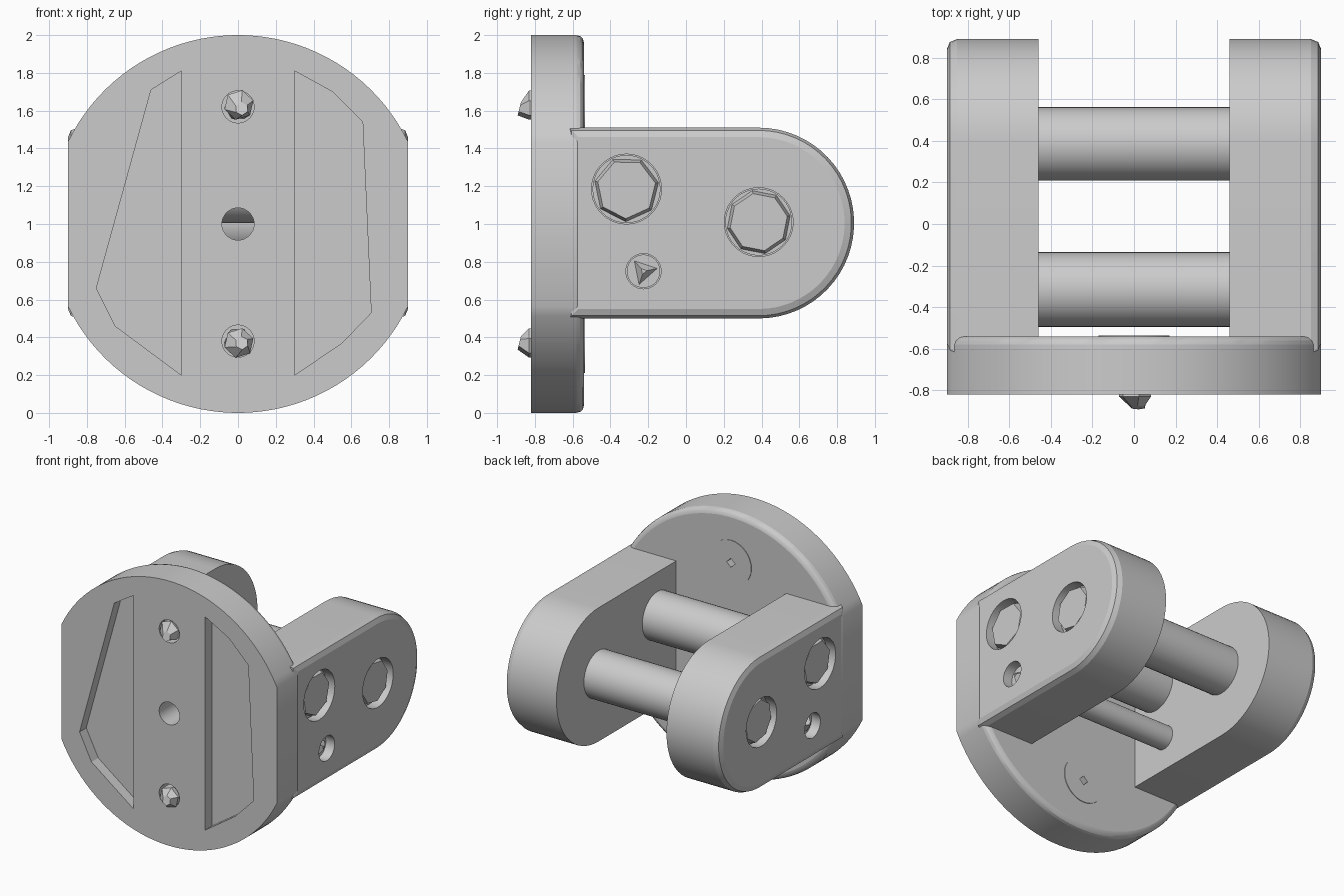
import bpy, bmesh, math
from mathutils import Vector

cube = bpy.data.objects.get("Cube")
if cube:
    bpy.data.objects.remove(cube, do_unlink=True)

steel = bpy.data.materials.new("light grey steel")
steel.use_nodes = True
GREY = (0.6, 0.6, 0.6, 1)
steel.diffuse_color = GREY
steel.node_tree.nodes["Principled BSDF"].inputs["Base Color"].default_value = GREY


def ring(cu, cv, r, n, start=0.0, end=2 * math.pi):
    """Points on a circle (or an open arc when start and end are given)."""
    full = abs(end - start - 2 * math.pi) < 1e-6
    steps = n if full else n - 1
    return [(cu + r * math.cos(start + (end - start) * i / steps),
             cv + r * math.sin(start + (end - start) * i / steps)) for i in range(n)]


def loft(name, axis, sections, smooth=True):
    """Solid through sections [(position, points)]; points are (y, z) or (x, z)."""
    bm = bmesh.new()
    loops = []
    for pos, pts in sections:
        loops.append([bm.verts.new((pos, u, v) if axis == "x" else (u, pos, v))
                      for u, v in pts])
    n = len(loops[0])
    for a, b in zip(loops, loops[1:]):
        for i in range(n):
            j = (i + 1) % n
            bm.faces.new((a[i], a[j], b[j], b[i]))
    bm.faces.new(loops[0])
    bm.faces.new(loops[-1])
    bmesh.ops.recalc_face_normals(bm, faces=bm.faces)
    mesh = bpy.data.meshes.new(name)
    bm.to_mesh(mesh)
    bm.free()
    ob = bpy.data.objects.new(name, mesh)
    bpy.context.collection.objects.link(ob)
    mesh.materials.append(steel)
    if smooth:
        shade(ob)
    return ob


def shade(ob):
    bpy.ops.object.select_all(action="DESELECT")
    ob.select_set(True)
    bpy.context.view_layer.objects.active = ob
    bpy.ops.object.shade_smooth_by_angle(angle=math.radians(30))


def round_edges(ob, axis, pos, width, segments):
    """Round the rim lying at one position along the axis."""
    k = "xyz".index(axis)
    bm = bmesh.new()
    bm.from_mesh(ob.data)
    rim = [e for e in bm.edges if all(abs(v.co[k] - pos) < 1e-4 for v in e.verts)]
    bmesh.ops.bevel(bm, geom=rim, offset=width, segments=segments,
                    profile=0.5, affect="EDGES", clamp_overlap=True)
    bm.to_mesh(ob.data)
    bm.free()


def cut(ob, cutters):
    """Subtract the cutters, then remove them."""
    for c in cutters:
        c.hide_render = True
        mod = ob.modifiers.new("cut", "BOOLEAN")
        mod.operation = "DIFFERENCE"
        mod.solver = "EXACT"
        mod.object = c
    bpy.context.view_layer.update()
    done = ob.evaluated_get(bpy.context.evaluated_depsgraph_get())
    mesh = bpy.data.meshes.new_from_object(done)
    ob.modifiers.clear()
    ob.data = mesh
    for c in cutters:
        bpy.data.objects.remove(c, do_unlink=True)
    shade(ob)


FRONT, BACK, SIDE = -0.82, -0.54, 0.9
SCREWS = (1.62, 0.38)

# Round plate with two flat sides
a = math.asin(math.sqrt(1 - SIDE ** 2))
outline = (ring(0, 1, 1, 40, a, math.pi - a) +
           ring(0, 1, 1, 40, math.pi + a, 2 * math.pi - a))
plate = loft("round_plate", "y", [(FRONT, outline), (BACK, outline)])
round_edges(plate, "y", BACK, 0.04, 3)

# Front pockets, middle bore, screw holes and small square holes behind
right_pocket = [(0.3, 1.81), (0.5, 1.7), (0.66, 1.54), (0.705, 0.53), (0.55, 0.37), (0.3, 0.2)]
left_pocket = [(-0.3, 1.81), (-0.46, 1.71), (-0.75, 0.66), (-0.65, 0.46), (-0.3, 0.2)]
cutters = [loft("pocket_cutter", "y", [(-0.9, p), (FRONT + 0.08, p)], False)
           for p in (right_pocket, left_pocket)]
bore = ring(0, 1, 0.085, 32)
cutters.append(loft("bore_cutter", "y", [(-0.9, bore), (-0.4, bore)]))
for z in SCREWS:
    hole = ring(0, z, 0.085, 32)
    diamond = ring(0, z, 0.035, 4)
    cutters.append(loft("screw_cutter", "y", [(-0.9, hole), (-0.72, hole)]))
    cutters.append(loft("diamond_cutter", "y", [(-0.65, diamond), (-0.5, diamond)]))
cut(plate, cutters)

# Faceted screw tips, leaning out of the plate, and thin washers behind
for name, z, lean in (("upper", SCREWS[0], 0.01), ("lower", SCREWS[1], -0.01)):
    tip = loft(name + "_screw_tip", "y", [
        (-0.72, ring(0, z, 0.07, 6)),
        (FRONT - 0.01, ring(0.005, z + lean, 0.08, 6, 0.3, 0.3 + 2 * math.pi)),
        (-0.88, ring(0.02, z - 0.01, 0.035, 6, 0.6, 0.6 + 2 * math.pi))], False)
    for v in tip.data.vertices:
        if v.co.y < -0.85:
            v.co.y += 0.25 * (v.co.z - z)
    disc = ring(0, z, 0.17, 32)
    washer = loft(name + "_washer", "y", [(BACK - 0.03, disc), (BACK + 0.005, disc)])
    diamond = ring(0, z, 0.035, 4)
    cut(washer, [loft("diamond_cutter", "y", [(-0.65, diamond), (-0.5, diamond)])])

# Crosswise pins: (name, y, z, radius, sides of the faceted end)
PINS = [("rear_pin", 0.385, 1.01, 0.177, 8),
        ("front_pin", -0.315, 1.185, 0.18, 7),
        ("small_pin", -0.225, 0.75, 0.088, 3)]

# Two arms with rounded ends
for name, s in (("left_arm", 1), ("right_arm", -1)):
    profile = [(-0.62, 1.51), (-0.62, 0.5)] + ring(0.385, 1.005, 0.505, 32, -math.pi / 2, math.pi / 2)
    arm = loft(name, "x", [(s * 0.46, profile), (s * SIDE, profile)])
    round_edges(arm, "x", s * SIDE, 0.05, 2)
    holes = []
    for _, y, z, r, _ in PINS:
        h = ring(y, z, r + 0.005, 40)
        holes.append(loft("pin_cutter", "x", [(s * 0.7, h), (s * 1.0, h)]))
    cut(arm, holes)

# Pins with faceted, slightly sunken ends
for name, y, z, r, sides in PINS:
    body = ring(y, z, r, 40)
    loft(name, "x", [(-0.83, body), (0.83, body)])
    for side, s in (("left", 1), ("right", -1)):
        loft(name + "_" + side + "_end", "x", [
            (s * 0.82, ring(y, z, r * 0.98, sides, 0.2, 0.2 + 2 * math.pi)),
            (s * 0.875, ring(y, z, r * (0.87 if sides > 3 else 0.2), sides, 0.2, 0.2 + 2 * math.pi))], False)
